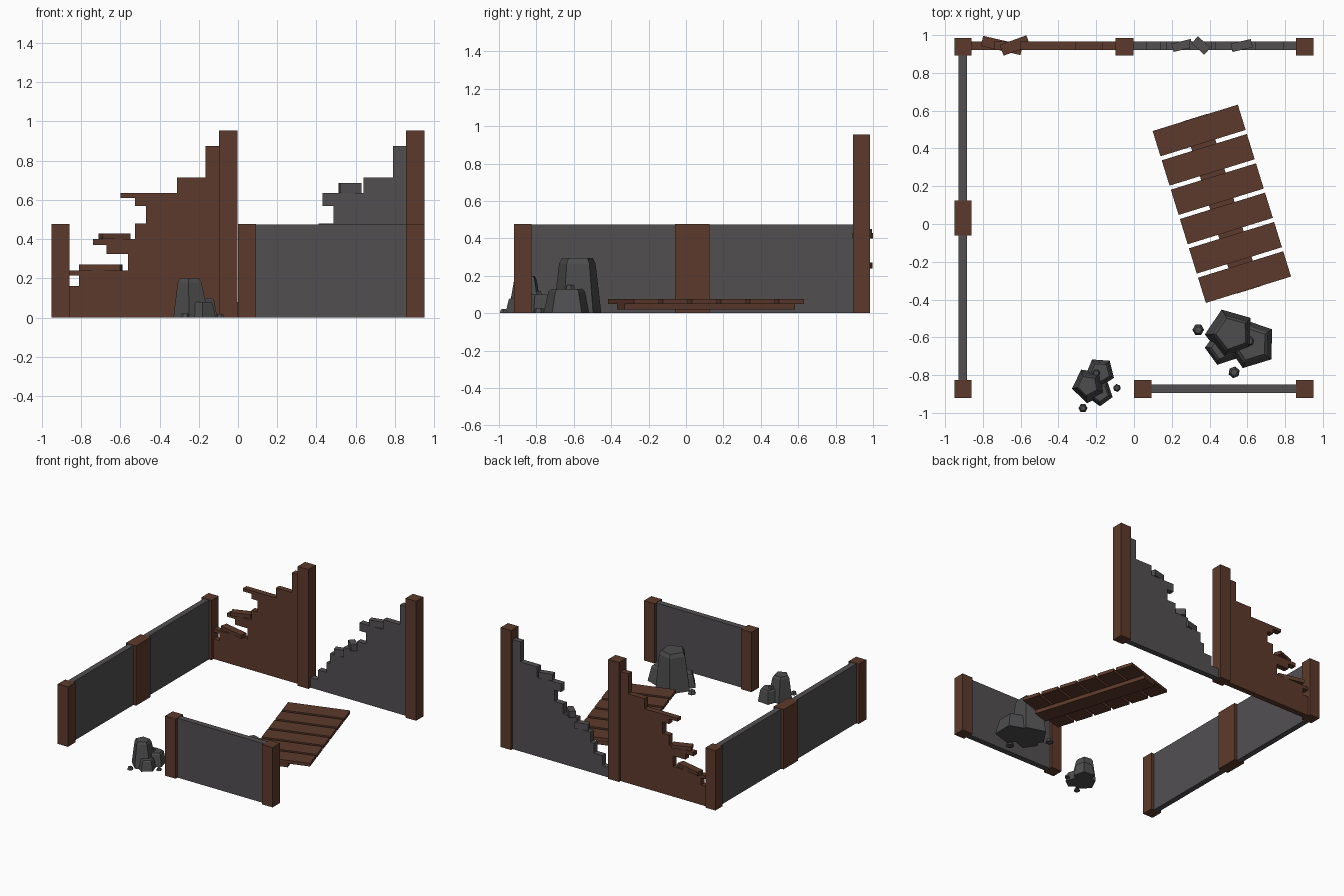
import bpy, bmesh, math
from mathutils import Matrix, Vector

if "Cube" in bpy.data.objects:
    bpy.data.objects.remove(bpy.data.objects["Cube"])


def material(name, rgb):
    m = bpy.data.materials.new(name)
    m.diffuse_color = (*rgb, 1)
    m.use_nodes = True
    m.node_tree.nodes["Principled BSDF"].inputs["Base Color"].default_value = m.diffuse_color
    return m


WOOD = material("brown wood", (0.108, 0.042, 0.025))
GRAY = material("gray panel", (0.085, 0.078, 0.083))
STONE = material("dark stone", (0.075, 0.074, 0.077))


def finish(name, bm, mat):
    bmesh.ops.recalc_face_normals(bm, faces=bm.faces)
    me = bpy.data.meshes.new(name)
    bm.to_mesh(me)
    bm.free()
    me.materials.append(mat)
    ob = bpy.data.objects.new(name, me)
    bpy.context.collection.objects.link(ob)
    return ob


def box(name, lo, hi, mat, angle=0):
    """Box between two corners, turned about its own centre (degrees)."""
    lo, hi = Vector(lo), Vector(hi)
    bm = bmesh.new()
    m = (Matrix.Translation((lo + hi) / 2) @ Matrix.Rotation(math.radians(angle), 4, 'Z')
         @ Matrix.Diagonal((*(hi - lo), 1)))
    bmesh.ops.create_cube(bm, size=1, matrix=m)
    return finish(name, bm, mat)


def block(name, c, size, z, mat, angle):
    return box(name, (c[0] - size[0] / 2, c[1] - size[1] / 2, z),
               (c[0] + size[0] / 2, c[1] + size[1] / 2, z + size[2]), mat, angle)


def wall(name, profile, mat, y0=0.92, y1=0.965):
    """Broken wall: x/z outline extruded through its thickness."""
    bm = bmesh.new()
    f = bm.faces.new([bm.verts.new((x, y0, z)) for x, z in profile])
    g = bmesh.ops.extrude_face_region(bm, geom=[f])
    bmesh.ops.translate(bm, vec=(0, y1 - y0, 0),
                        verts=[v for v in g["geom"] if isinstance(v, bmesh.types.BMVert)])
    return finish(name, bm, mat)


def rock(name, c, r, h, top=0.62, turn=0, sides=5, z=0, lean=(0, 0)):
    """Faceted tapering stone with a bevelled top."""
    bm = bmesh.new()
    rings = []
    for s, t in ((1, 0), (0.97, 0.12), (top + 0.06, 0.9), (top - 0.06, 1)):
        rings.append([bm.verts.new((
            c[0] + lean[0] * t + r * s * math.cos(math.radians(turn) + math.tau * i / sides),
            c[1] + lean[1] * t + r * s * math.sin(math.radians(turn) + math.tau * i / sides),
            z + h * t)) for i in range(sides)])
    for a, b in zip(rings, rings[1:]):
        for i in range(sides):
            j = (i + 1) % sides
            bm.faces.new((a[i], a[j], b[j], b[i]))
    bm.faces.new(rings[0])
    bm.faces.new(rings[-1])
    return finish(name, bm, STONE)


# Posts: x0, x1, y0, y1, height
for n, x0, x1, y0, y1, h in (
        ("back_left_post", -0.95, -0.86, 0.893, 0.985, 0.478),
        ("back_middle_post", -0.097, -0.002, 0.893, 0.985, 0.955),
        ("back_right_post", 0.857, 0.95, 0.893, 0.985, 0.955),
        ("left_middle_post", -0.95, -0.86, -0.06, 0.125, 0.478),
        ("front_left_post", -0.95, -0.86, -0.92, -0.826, 0.478),
        ("front_middle_post", 0.0, 0.093, -0.92, -0.826, 0.478),
        ("front_right_post", 0.857, 0.95, -0.92, -0.826, 0.478)):
    box(n, (x0, y0, 0), (x1, y1, h), WOOD)

# Intact gray walls
box("left_wall_front", (-0.928, -0.83, 0), (-0.883, -0.055, 0.475), GRAY)
box("left_wall_back", (-0.928, 0.12, 0), (-0.883, 0.90, 0.475), GRAY)
box("front_wall", (0.09, -0.896, 0), (0.86, -0.85, 0.475), GRAY)

# Broken wooden wall
wall("broken_wood_wall", [
    (-0.09, 0), (-0.09, 0.875), (-0.167, 0.875), (-0.167, 0.715), (-0.31, 0.715),
    (-0.31, 0.635), (-0.60, 0.635), (-0.60, 0.61), (-0.525, 0.61), (-0.525, 0.57),
    (-0.47, 0.57), (-0.47, 0.48), (-0.525, 0.48), (-0.525, 0.40), (-0.74, 0.40),
    (-0.74, 0.37), (-0.67, 0.37), (-0.67, 0.325), (-0.56, 0.325), (-0.56, 0.24),
    (-0.87, 0.24), (-0.87, 0.215), (-0.81, 0.215), (-0.81, 0.16), (-0.87, 0.16),
    (-0.87, 0)], WOOD)
block("loose_board_low", (-0.70, 0.945), (0.215, 0.055, 0.03), 0.24, WOOD, -13)
block("loose_board_high", (-0.63, 0.945), (0.15, 0.06, 0.028), 0.40, WOOD, 20)

# Broken gray wall with loose bricks
wall("broken_gray_wall", [
    (0.86, 0), (0.86, 0.875), (0.79, 0.875), (0.79, 0.715), (0.64, 0.715), (0.64, 0.635),
    (0.43, 0.635), (0.43, 0.57), (0.487, 0.57), (0.487, 0.48), (0.41, 0.48), (0.41, 0.40),
    (0.29, 0.40), (0.29, 0.32), (0.17, 0.32), (0.17, 0.24), (0.14, 0.24), (0.14, 0.16),
    (0.065, 0.16), (0.065, 0.08), (-0.01, 0.08), (-0.01, 0)], GRAY)
block("loose_brick_low", (0.255, 0.945), (0.105, 0.045, 0.05), 0.32, GRAY, 14)
block("loose_brick_middle", (0.355, 0.945), (0.09, 0.05, 0.05), 0.40, GRAY, -42)
block("loose_brick_high", (0.57, 0.945), (0.11, 0.045, 0.05), 0.635, GRAY, 13)

# Fallen plank panel: six boards on one batten
ANG = 17.2
step = Vector((math.sin(math.radians(ANG)), -math.cos(math.radians(ANG)))) * 0.1625
mid = Vector((0.465, 0.107))
for i in range(6):
    block(f"panel_board_{i + 1}", mid + step * (i - 2.5), (0.472, 0.14, 0.025), 0.05, WOOD, ANG)
block("panel_batten", mid, (0.135, 0.955, 0.03), 0.02, WOOD, ANG)

# Large rock pile
rock("large_rock_tall", (0.51, -0.58), 0.135, 0.295, 0.70, 110, lean=(0.01, 0))
rock("large_rock_right", (0.62, -0.635), 0.135, 0.13, 0.72, 35)
rock("large_rock_front", (0.47, -0.655), 0.095, 0.10, 0.7, 180)
rock("large_rock_cap", (0.61, -0.62), 0.028, 0.03, 0.7, 10, 6, 0.12)

# Small rock pile
rock("small_rock_tall", (-0.235, -0.855), 0.095, 0.198, 0.62, 190, lean=(-0.01, 0))
rock("small_rock_back", (-0.18, -0.785), 0.08, 0.10, 0.72, 50)
rock("small_rock_front", (-0.18, -0.895), 0.07, 0.08, 0.7, 270)
rock("small_rock_cap", (-0.20, -0.79), 0.022, 0.025, 0.7, 0, 6, 0.095)

# Pebbles
for i, (x, y, r) in enumerate(((0.34, -0.56, 0.031), (0.53, -0.785, 0.031),
                               (-0.09, -0.868, 0.021), (-0.27, -0.975, 0.024))):
    rock(f"pebble_{i + 1}", (x, y), r, r * 0.9, 0.65, 20 * i, 6)
